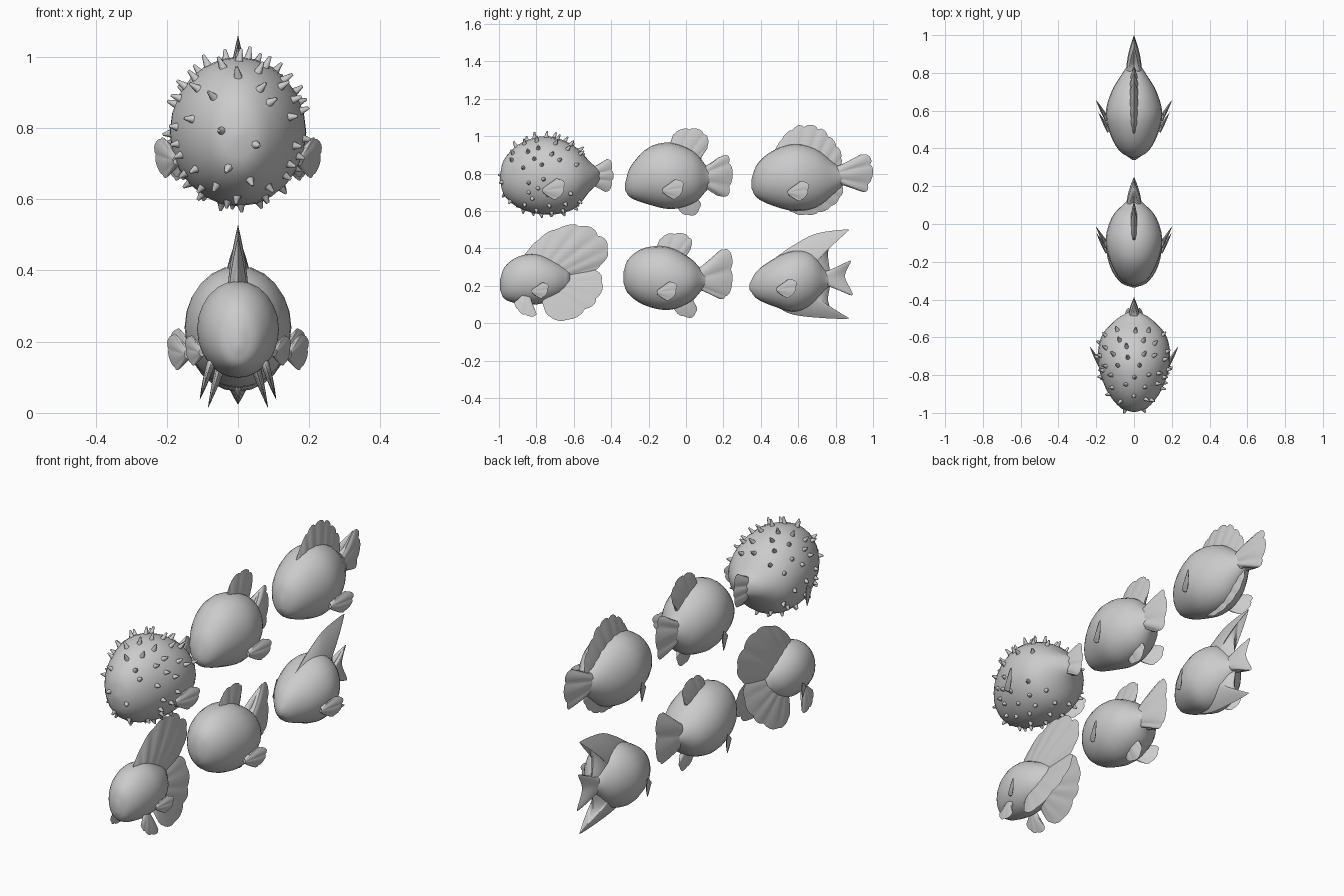
import bpy, bmesh, math, random
from mathutils import Vector, Matrix

if "Cube" in bpy.data.objects:
    bpy.data.objects.remove(bpy.data.objects["Cube"], do_unlink=True)

random.seed(4)
grey = bpy.data.materials.new("plain grey")
grey.use_nodes = True
colour = (0.6, 0.6, 0.6, 1)
grey.diffuse_color = colour
grey.node_tree.nodes["Principled BSDF"].inputs["Base Color"].default_value = colour


def finish(name, bm, angle=60):
    """Turn a bmesh into a smooth grey object."""
    bmesh.ops.remove_doubles(bm, verts=bm.verts, dist=0.0004)
    bmesh.ops.recalc_face_normals(bm, faces=bm.faces)
    mesh = bpy.data.meshes.new(name)
    bm.to_mesh(mesh)
    bm.free()
    mesh.materials.append(grey)
    obj = bpy.data.objects.new(name, mesh)
    bpy.context.collection.objects.link(obj)
    bpy.ops.object.select_all(action="DESELECT")
    obj.select_set(True)
    bpy.context.view_layer.objects.active = obj
    bpy.ops.object.shade_smooth_by_angle(angle=math.radians(angle))
    return obj


def spline(points, u):
    """Smooth curve through the points, u from 0 to 1."""
    pts = [Vector(p) for p in points]
    last = len(pts) - 1
    i = min(int(u * last), last - 1)
    t = u * last - i
    b, c = pts[i], pts[i + 1]
    m = (c - pts[i - 1]) / 2 if i > 0 else c - b
    n = (pts[i + 2] - b) / 2 if i + 2 <= last else c - b
    return (b * (2*t**3 - 3*t**2 + 1) + m * (t**3 - 2*t**2 + t)
            + c * (3*t**2 - 2*t**3) + n * (t**3 - t**2))


def body(name, stations, rings=20, sides=24):
    """Loft ovals along y; each station is (y, top, bottom, half width)."""
    bm = bmesh.new()
    loops = []
    for r in range(rings + 1):
        y, top, low, wide = spline(stations, r / rings)
        loop = []
        for s in range(sides):
            a = math.tau * s / sides
            loop.append(bm.verts.new((wide * math.cos(a), y,
                        (top + low) / 2 + (top - low) / 2 * math.sin(a))))
        loops.append(loop)
    for p, q in zip(loops, loops[1:]):
        for s in range(sides):
            t = (s + 1) % sides
            bm.faces.new((p[s], p[t], q[t], q[s]))
    bm.faces.new(loops[0])
    bm.faces.new(loops[-1])
    return finish(name, bm)


def fin(name, base, edge, thick=0.025, lobes=5, matrix=Matrix(), cols=40, rows=7):
    """Tapered, ribbed web from a base line to a scalloped edge, in the yz plane."""
    bm = bmesh.new()
    for side in (1, -1):
        grid = []
        for c in range(cols + 1):
            u = c / cols
            root, tip = spline(base, u), spline(edge, u)
            wave = abs(math.sin(math.pi * lobes * u)) if lobes else 1
            tip = root + (tip - root) * (0.93 + 0.07 * math.sqrt(wave))
            column = []
            for r in range(rows + 1):
                s = r / rows
                p = root.lerp(tip, s)
                rib = 1 - 0.35 * s * (1 - wave)
                x = side * thick * (1 - s**3) * (1 - 0.4 * s) * rib * math.sqrt(max(0, math.sin(math.pi * u)))
                column.append(bm.verts.new(matrix @ Vector((x, p.x, p.y))))
            grid.append(column)
        for p, q in zip(grid, grid[1:]):
            for r in range(rows):
                bm.faces.new((p[r], q[r], q[r + 1], p[r + 1]))
    return finish(name, bm)


def pair(name, base, edge, matrix, **kw):
    """The same fin on the left and right."""
    fin("left_" + name, base, edge, matrix=matrix, **kw)
    fin("right_" + name, base, edge, matrix=Matrix.Scale(-1, 4, (1, 0, 0)) @ matrix, **kw)


def pectorals(fish, x, y, z, size=1):
    place = (Matrix.Translation((x, y, z)) @ Matrix.Rotation(math.radians(-30), 4, "Z")
             @ Matrix.Scale(size, 4))
    pair(fish + "_pectoral_fin", [(0, .015), (0, -.015)],
         [(.03, .03), (.085, .065), (.13, .04), (.12, -.01), (.075, -.05), (.02, -.03)],
         place, thick=.014, lobes=4)


# Spiny round fish
puffer = body("spiny_body", [
    (-.995, .79, .77, .01), (-.97, .88, .68, .075), (-.88, .965, .61, .145),
    (-.74, 1, .58, .19), (-.6, .95, .61, .175), (-.51, .86, .71, .1), (-.46, .82, .75, .02)])
fin("spiny_tail_fin", [(-.52, .83), (-.52, .74)],
    [(-.46, .85), (-.41, .88), (-.39, .82), (-.39, .76), (-.42, .7), (-.47, .73)], .035)
pectorals("spiny", .17, -.76, .71)

# Spikes scattered over the round body, longest on the back
bm = bmesh.new()
count = 100
for i in range(count):
    nz = 1 - 2 * (i + .5) / count
    turn = i * math.pi * (3 - math.sqrt(5)) + random.uniform(-.15, .15)
    flat = math.sqrt(1 - nz * nz)
    way = Vector((flat * math.cos(turn), flat * math.sin(turn), nz))
    if way.y > .85 or (abs(nz) < .35 and random.random() < .55):
        continue
    centre = Vector((0, -.745, .79))
    hit, spot, normal, _ = puffer.ray_cast(centre + way, -way)
    if hit:
        size = .024 + .016 * max(0, nz)
        lean = (normal + Vector((0, .25, 0))).normalized()
        spin = lean.to_track_quat("Z", "Y").to_matrix().to_4x4()
        bmesh.ops.create_cone(bm, segments=7, cap_ends=True, radius1=.013, radius2=.004,
                              depth=size, matrix=Matrix.Translation(spot + lean * size * .35) @ spin)
finish("spiny_spikes", bm)

# Upper middle fish
body("short_fin_body", [
    (-.325, .75, .71, .01), (-.295, .84, .67, .07), (-.2, .94, .635, .125),
    (-.08, .965, .61, .15), (.04, .92, .64, .115), (.11, .84, .71, .05), (.15, .81, .76, .015)])
fin("short_fin_tail", [(.07, .83), (.07, .73)],
    [(.12, .83), (.18, .89), (.23, .89), (.25, .8), (.23, .69), (.17, .68), (.12, .73)], .045)
fin("short_fin_dorsal", [(-.12, .92), (.08, .85)],
    [(-.08, .965), (-.06, 1.02), (.02, 1.045), (.1, 1.02), (.12, .95), (.08, .89)], .02)
fin("short_fin_anal", [(-.05, .66), (.06, .7)],
    [(-.05, .62), (-.01, .58), (.05, .58), (.08, .63), (.06, .67)], .02, 3)
pectorals("short_fin", .14, -.12, .71, .95)

# Upper rear fish with tall rounded fins
body("tall_fin_body", [
    (.35, .77, .72, .01), (.38, .85, .67, .07), (.46, .92, .63, .12),
    (.58, .96, .6, .15), (.7, .93, .62, .12), (.8, .85, .7, .06), (.86, .82, .76, .02)])
fin("tall_fin_dorsal", [(.46, .89), (.82, .8)],
    [(.47, .92), (.53, 1.01), (.61, 1.06), (.71, 1.05), (.78, .99), (.83, .91), (.83, .82)], .03, 8)
fin("tall_fin_anal", [(.5, .66), (.8, .74)],
    [(.52, .62), (.6, .58), (.7, .585), (.79, .63), (.84, .7), (.83, .75)], .025, 7)
fin("tall_fin_tail", [(.79, .84), (.79, .74)],
    [(.86, .84), (.94, .905), (.99, .88), (1, .8), (.97, .71), (.92, .71), (.85, .75)], .045)
pectorals("tall_fin", .14, .55, .7, .95)

# Lower front fish with long flowing fins
body("veil_body", [
    (-.995, .23, .18, .01), (-.97, .3, .13, .06), (-.9, .355, .105, .1),
    (-.8, .37, .1, .115), (-.7, .33, .13, .09), (-.62, .28, .18, .03)])
fin("veil_dorsal", [(-.86, .32), (-.64, .23)],
    [(-.87, .36), (-.79, .45), (-.69, .51), (-.56, .53), (-.46, .48), (-.41, .4), (-.45, .31), (-.54, .25)], .035, 7)
splay = (Matrix.Translation((0, 0, .29)) @ Matrix.Rotation(math.radians(-17), 4, "Y")
         @ Matrix.Translation((0, 0, -.29)))
pair("veil_tail_fin", [(-.7, .25), (-.76, .15)],
     [(-.6, .29), (-.49, .29), (-.44, .22), (-.47, .12), (-.53, .06), (-.63, 0), (-.73, .02), (-.77, .1)],
     splay, thick=.02, lobes=7)
pair("veil_pelvic_fin", [(-.88, .14), (-.83, .13)],
     [(-.92, .1), (-.9, .06), (-.86, .03), (-.8, .03), (-.82, .09)],
     Matrix.Translation((.03, 0, 0)) @ splay, thick=.012, lobes=4)
pectorals("veil", .1, -.82, .17, .75)

# Lower middle fish
body("round_body", [
    (-.335, .27, .22, .01), (-.31, .34, .16, .07), (-.23, .4, .1, .125),
    (-.1, .41, .07, .15), (.02, .35, .11, .12), (.09, .28, .18, .05), (.14, .25, .2, .015)])
fin("round_tail_fin", [(.05, .29), (.05, .18)],
    [(.11, .3), (.17, .38), (.22, .4), (.25, .34), (.25, .24), (.23, .15), (.18, .13), (.11, .18)], .045, 4)
fin("round_dorsal", [(-.17, .36), (0, .33)],
    [(-.16, .4), (-.13, .46), (-.06, .485), (.02, .465), (.03, .41), (0, .36)], .02)
fin("round_anal", [(-.05, .11), (.03, .15)],
    [(-.07, .08), (-.03, .04), (.03, .03), (.06, .07), (.04, .12)], .02, 3)
pectorals("round", .14, -.15, .165, .9)

# Lower rear fish with swept pointed fins
body("swept_body", [
    (.34, .21, .18, .01), (.38, .28, .13, .06), (.47, .345, .09, .12),
    (.58, .39, .06, .145), (.68, .37, .1, .11), (.75, .28, .18, .04), (.79, .26, .21, .015)])
fin("swept_dorsal", [(.48, .31), (.76, .24)],
    [(.47, .345), (.58, .42), (.7, .48), (.87, .5), (.79, .46), (.76, .38), (.77, .27)], .05, 0)
fin("swept_anal", [(.48, .12), (.76, .22)],
    [(.47, .1), (.56, .05), (.7, .03), (.87, .025), (.79, .06), (.76, .12), (.77, .2)], .05, 0)
fin("swept_tail_fin", [(.73, .28), (.73, .2)],
    [(.78, .27), (.88, .335), (.85, .25), (.89, .15), (.78, .2)], .035, 0)
pectorals("swept", .13, .49, .18, .9)
